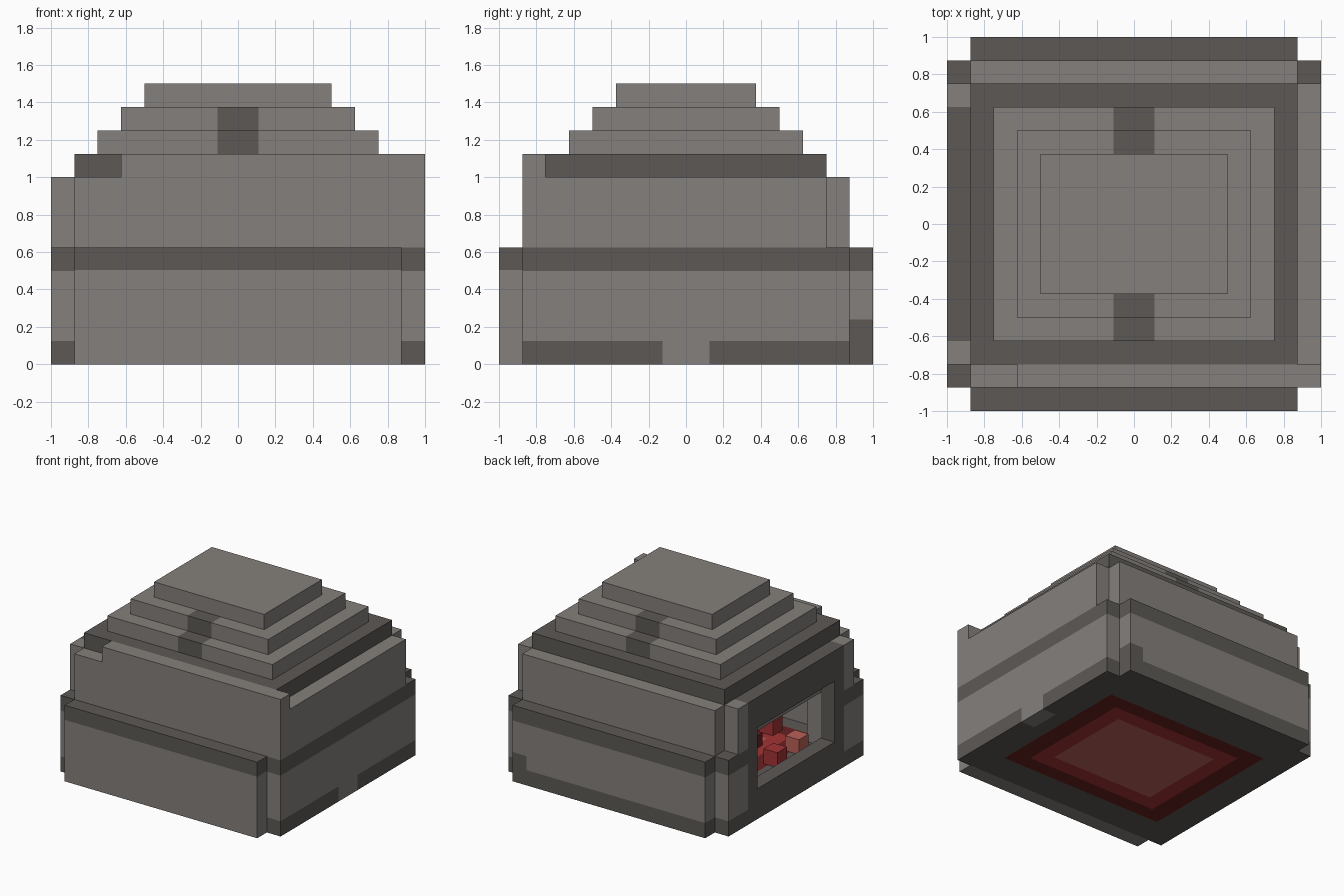
import bpy, bmesh
from mathutils import Vector

if "Cube" in bpy.data.objects:
    bpy.data.objects.remove(bpy.data.objects["Cube"], do_unlink=True)


def material(name, rgb):
    lin = [((c / 255 + 0.055) / 1.055) ** 2.4 for c in rgb] + [1.0]
    m = bpy.data.materials.new(name)
    m.use_nodes = True
    m.diffuse_color = lin
    bsdf = m.node_tree.nodes["Principled BSDF"]
    bsdf.inputs["Base Color"].default_value = lin
    bsdf.inputs["Roughness"].default_value = 0.9
    return m


LIGHT, DARK, DEEP, RED, GLOW = range(5)
MATS = [material("light stone", (132, 128, 124)), material("dark stone", (93, 89, 85)),
        material("deep red", (104, 33, 33)), material("ember red", (163, 51, 54)),
        material("glowing ember", (186, 97, 87))]
AXES = [Vector((1, 0, 0)), Vector((0, 1, 0)), Vector((0, 0, 1))]


def box(name, lo, hi, rule=LIGHT, x=(), y=(), z=()):
    """Box between two corners, sliced at the given planes, coloured by rule(centre, normal)."""
    bm = bmesh.new()
    bmesh.ops.create_cube(bm, size=1)
    for v in bm.verts:
        v.co = [lo[i] + (v.co[i] + 0.5) * (hi[i] - lo[i]) for i in range(3)]
    for axis, cuts in zip(AXES, (x, y, z)):
        for c in cuts:
            bmesh.ops.bisect_plane(bm, geom=bm.verts[:] + bm.edges[:] + bm.faces[:],
                                   plane_co=axis * c, plane_no=axis)
    bm.normal_update()
    for f in bm.faces:
        f.material_index = rule(f.calc_center_median(), f.normal) if callable(rule) else rule
    me = bpy.data.meshes.new(name)
    bm.to_mesh(me)
    bm.free()
    for m in MATS:
        me.materials.append(m)
    ob = bpy.data.objects.new(name, me)
    bpy.context.collection.objects.link(ob)
    return ob


BANDS = (0.125, 0.5, 0.625)


# Colour rules: dark bands run around the foot and the lower ledge
def banded(c, n):
    return DARK if c.z < 0.125 or 0.5 < c.z < 0.626 else LIGHT


def right_rule(c, n):
    return LIGHT if c.z < 0.125 and abs(c.y) < 0.125 else banded(c, n)


def mouth_rule(c, n):
    return DARK if abs(c.y) < 0.625 else banded(c, n)


def front_plate_rule(c, n):
    return DARK if c.z > 0.5 else LIGHT


def back_plate_rule(c, n):
    return DARK if c.x > 0.75 and c.z < 0.24 else banded(c, n)


def bed_rule(c, n):
    if abs(n.z) < 0.5:
        return DARK
    for hx, hy, col in ((0.47, 0.375, GLOW), (0.6, 0.5, RED), (0.75, 0.625, DEEP)):
        if abs(c.x) < hx and abs(c.y) < hy:
            return col
    return DARK


# Ember bed, its rings showing inside and underneath
box("ember_bed", (-0.875, -0.75, 0), (0.875, 0.75, 0.1875), bed_rule,
    x=(-0.75, -0.6, -0.47, 0.47, 0.6, 0.75), y=(-0.625, -0.5, -0.375, 0.375, 0.5, 0.625))

# Embers
for i, (ex, ey, top, col) in enumerate((
        (-0.77, -0.06, 0.31, RED), (-0.77, -0.34, 0.31, GLOW), (-0.70, 0.24, 0.27, RED),
        (-0.45, -0.2, 0.29, DEEP), (-0.4, 0.15, 0.31, GLOW), (-0.42, -0.5, 0.31, RED))):
    box(f"ember_{i + 1}", (ex - 0.0625, ey - 0.0625, 0.18), (ex + 0.0625, ey + 0.0625, top), col)

# Front, back and right walls
box("front_wall", (-0.625, -0.875, 0), (1, -0.75, 1.125), banded, z=BANDS)
box("front_wall_low_end", (-0.875, -0.875, 0), (-0.625, -0.75, 1), banded, z=BANDS)
box("back_wall", (-0.875, 0.75, 0), (0.875, 0.875, 1), banded, z=BANDS)
box("right_wall_lower", (0.875, -0.75, 0), (1, 0.875, 0.625), right_rule,
    y=(-0.125, 0.125), z=BANDS[:2])
box("right_wall_upper", (0.875, -0.75, 0.625), (1, 0.75, 1))

# Left wall with the mouth: outer frame and recessed inner frame
for side, s in (("back", 1), ("front", -1)):
    def span(a, b):
        return sorted((s * a, s * b))
    y0, y1 = span(0.5, 0.875)
    box(f"mouth_post_lower_{side}", (-1, y0, 0), (-0.875, y1, 0.625), mouth_rule,
        y=(s * 0.625,), z=BANDS[:2])
    y0, y1 = span(0.5, 0.75)
    box(f"mouth_post_upper_{side}", (-1, y0, 0.625), (-0.875, y1, 1), mouth_rule, y=(s * 0.625,))
    box(f"inner_post_{side}", (-0.875, y0, 0.18), (-0.75, y1, 1))
box("mouth_sill", (-1, -0.5, 0), (-0.875, 0.5, 0.25), DARK)
box("mouth_lintel", (-1, -0.5, 0.75), (-0.875, 0.5, 1), DARK)
box("inner_lintel", (-0.875, -0.5, 0.625), (-0.75, 0.5, 1))

# Thick plates on the lower front and back
box("front_plate", (-0.875, -1, 0), (0.875, -0.875, 0.625), front_plate_rule, z=(0.505,))
box("back_plate", (-0.875, 0.875, 0), (0.875, 1, 0.625), back_plate_rule,
    x=(0.75,), z=(0.125, 0.24, 0.5))

# Stepped roof, with a dark strip on the front and back of the middle steps
box("roof_base", (-0.875, -0.75, 1), (0.875, 0.75, 1.125), DARK)
for i in range(3):
    hx, hy, z0 = 0.75 - i * 0.125, 0.625 - i * 0.125, 1.125 + i * 0.125
    inner = hy - 0.125

    def step_rule(c, n):
        return DARK if i < 2 and abs(c.x) < 0.11 and abs(c.y) > inner else LIGHT
    box(f"roof_step_{i + 1}", (-hx, -hy, z0), (hx, hy, z0 + 0.125), step_rule,
        x=(-0.11, 0.11), y=(-inner, inner))
